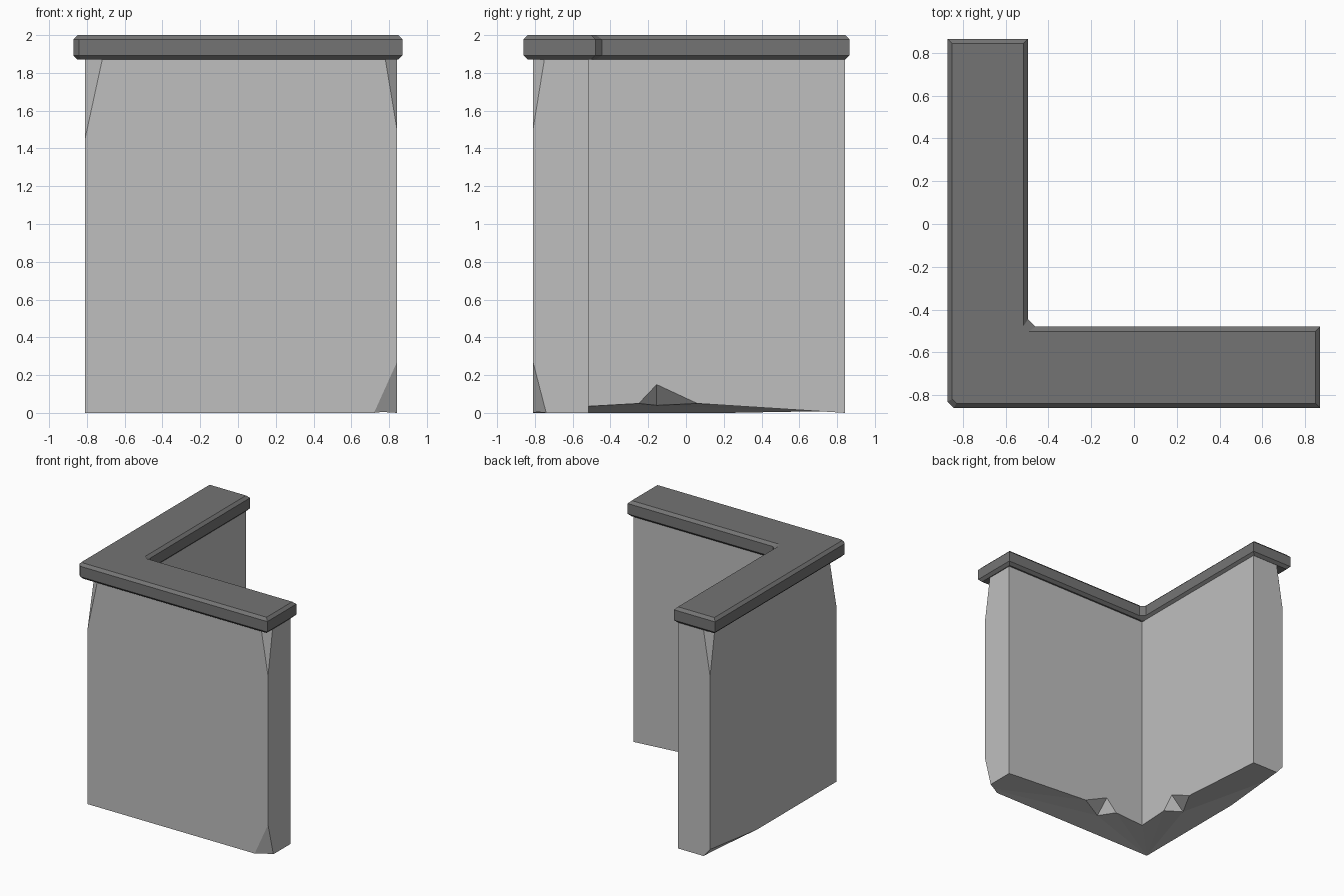
import bpy
import bmesh
from mathutils import Vector

default = bpy.data.objects.get("Cube")
if default:
    bpy.data.objects.remove(default, do_unlink=True)


def material(name, value):
    mat = bpy.data.materials.new(name)
    mat.use_nodes = True
    colour = (value, value, value, 1)
    mat.diffuse_color = colour
    mat.node_tree.nodes["Principled BSDF"].inputs["Base Color"].default_value = colour
    return mat


def finish(bm, name, mat):
    bmesh.ops.remove_doubles(bm, verts=bm.verts[:], dist=0.0005)
    bmesh.ops.recalc_face_normals(bm, faces=bm.faces[:])
    mesh = bpy.data.meshes.new(name)
    bm.to_mesh(mesh)
    bm.free()
    mesh.materials.append(mat)
    obj = bpy.data.objects.new(name, mesh)
    bpy.context.collection.objects.link(obj)
    return obj


def face(bm, points):
    return bm.faces.new([bm.verts.new(p) for p in points])


def chip(bm, a, b, c, corner):
    """Slice off one outer corner along the plane through three points."""
    a, b, c, corner = map(Vector, (a, b, c, corner))
    normal = (b - a).cross(c - a).normalized()
    if normal.dot(corner - a) < 0:
        normal.negate()
    cut = bmesh.ops.bisect_plane(bm, geom=bm.verts[:] + bm.edges[:] + bm.faces[:],
                                 plane_co=a, plane_no=normal, clear_outer=True)
    edges = [e for e in cut["geom_cut"] if isinstance(e, bmesh.types.BMEdge)]
    bmesh.ops.holes_fill(bm, edges=edges, sides=0)


# Corner wall: two matching arms with a worn underside and a notch in each inner face
OUT, IN, END, TOP = -0.81, -0.515, 0.842, 1.89
bm = bmesh.new()
for swap in (False, True):
    def arm(x, y, z):
        return (y, x, z) if swap else (x, y, z)

    outer, outer_end = arm(OUT, OUT, 0), arm(OUT, END, 0)
    inner_end, inner = arm(IN, END, 0), arm(IN, IN, 0.035)
    far, near = arm(IN, 0.06, 0.05), arm(IN, -0.25, 0.05)
    apex, deep = arm(IN, -0.155, 0.15), arm(-0.63, -0.155, 0.04)
    t_outer, t_outer_end = arm(OUT, OUT, TOP), arm(OUT, END, TOP)
    t_inner, t_inner_end = arm(IN, IN, TOP), arm(IN, END, TOP)

    face(bm, (outer, outer_end, t_outer_end, t_outer))
    face(bm, (outer_end, inner_end, t_inner_end, t_outer_end))
    face(bm, (inner, near, apex, far, inner_end, t_inner_end, t_inner))
    face(bm, (t_outer, t_outer_end, t_inner_end, t_inner))
    for tri in ((apex, far, deep), (apex, deep, near), (outer_end, inner_end, far),
                (outer_end, far, deep), (outer_end, deep, outer),
                (outer, deep, near), (outer, near, inner)):
        face(bm, tri)
bmesh.ops.remove_doubles(bm, verts=bm.verts[:], dist=0.0005)
bmesh.ops.recalc_face_normals(bm, faces=bm.faces[:])

# Chipped outer corners
chip(bm, (OUT, OUT, 1.45), (-0.72, OUT, 1.865), (OUT, -0.72, 1.865), (OUT, OUT, TOP))
chip(bm, (END, OUT, 1.5), (0.78, OUT, 1.87), (END, -0.75, 1.87), (END, OUT, TOP))
chip(bm, (OUT, END, 1.5), (OUT, 0.78, 1.87), (-0.75, END, 1.87), (OUT, END, TOP))
chip(bm, (END, OUT, 0.27), (0.72, OUT, 0), (END, -0.74, 0), (END, OUT, 0))
chip(bm, (OUT, END, 0.07), (OUT, 0.22, 0), (-0.75, END, 0), (OUT, END, 0))
finish(bm, "corner_wall", material("light grey stone", 0.52))


# Coping slab: bevelled rings following the plan of the wall
def ring(inset, z, outer_cut, inner_cut):
    left, right, front, back = -0.872 + inset, 0.87 - inset, -0.86 + inset, 0.865 - inset
    ix, iy = -0.495 - inset, -0.48 - inset
    plan = ((left, front + outer_cut), (left + outer_cut, front), (right, front),
            (right, iy), (ix + inner_cut, iy), (ix, iy + inner_cut),
            (ix, back), (left, back))
    return [(x, y, z) for x, y in plan]


BEVEL = 0.022
rings = [ring(BEVEL, 1.87, 0.02, 0.025), ring(0, 1.892, 0.03, 0.035),
         ring(0, 1.978, 0.03, 0.035), ring(BEVEL, 2.0, 0.02, 0.025)]
bm = bmesh.new()
loops = [[bm.verts.new(p) for p in r] for r in rings]
for low, high in zip(loops, loops[1:]):
    for i in range(len(low)):
        j = (i + 1) % len(low)
        bm.faces.new((low[i], low[j], high[j], high[i]))
bm.faces.new(loops[0][::-1])
bm.faces.new(loops[-1])
finish(bm, "coping_slab", material("dark grey stone", 0.175))
